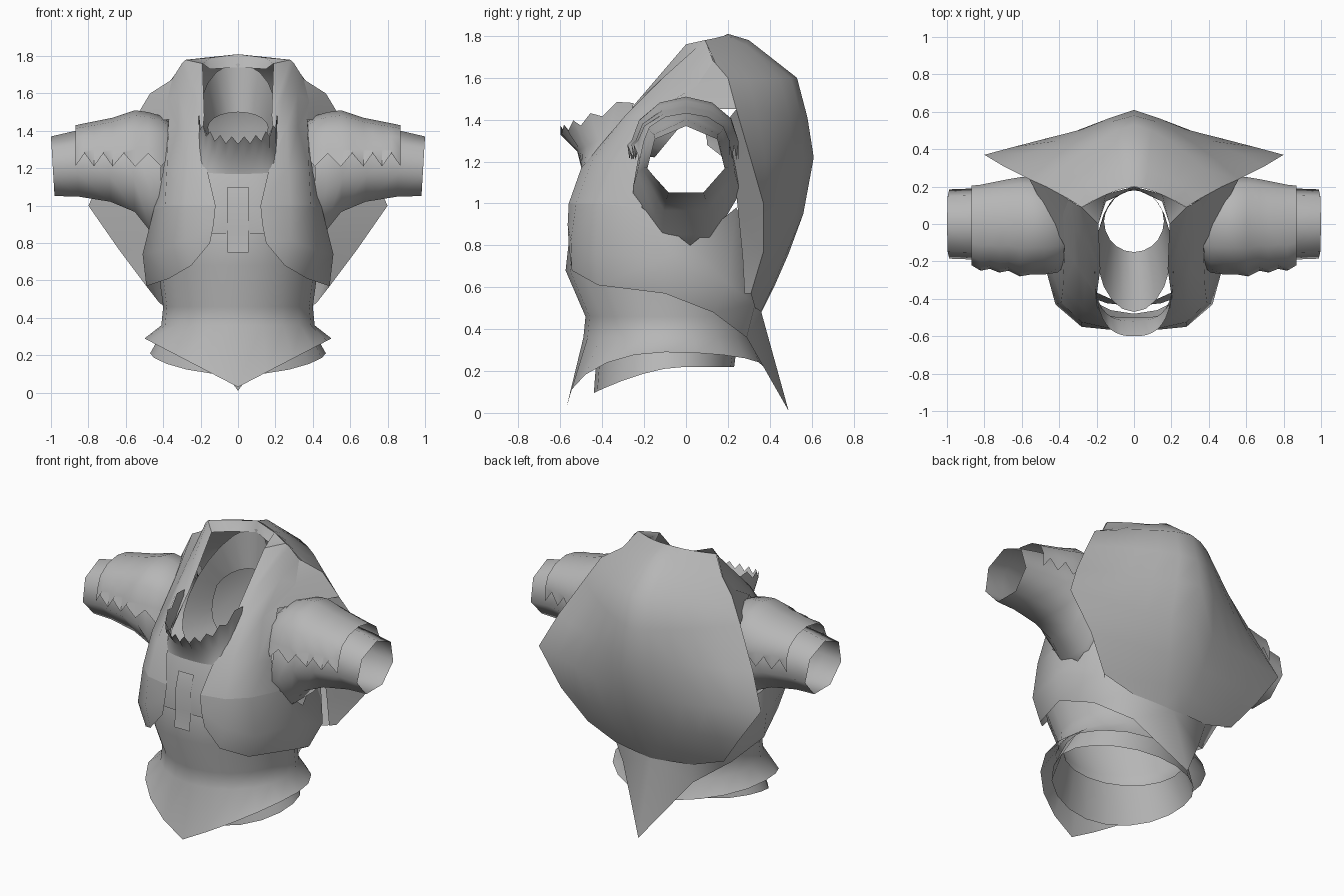
import bpy
import math
from math import sin, cos, pi

cube = bpy.data.objects.get("Cube")
if cube:
    bpy.data.objects.remove(cube)

cloth = bpy.data.materials.new("grey cloth")
cloth.use_nodes = True
GREY = (0.47, 0.47, 0.47, 1)
cloth.diffuse_color = GREY
cloth.node_tree.nodes["Principled BSDF"].inputs["Base Color"].default_value = GREY


def lerp(a, b, t):
    return a + (b - a) * t


def loft(name, rows, closed=False, mirror=False, flip=False, angle=50):
    """Skin a sheet through rows of points that all have the same length."""
    n = len(rows[0])
    verts = [p for row in rows for p in row]
    faces = []
    for r in range(len(rows) - 1):
        for c in range(n if closed else n - 1):
            d = (c + 1) % n
            face = (r * n + c, r * n + d, (r + 1) * n + d, (r + 1) * n + c)
            faces.append(face[::-1] if flip else face)
    mesh = bpy.data.meshes.new(name)
    mesh.from_pydata(verts, [], faces)
    mesh.materials.append(cloth)
    obj = bpy.data.objects.new(name, mesh)
    bpy.context.collection.objects.link(obj)
    if mirror:
        mod = obj.modifiers.new("mirror", "MIRROR")
        mod.merge_threshold = 0.002
    bpy.ops.object.select_all(action="DESELECT")
    obj.select_set(True)
    bpy.context.view_layer.objects.active = obj
    bpy.ops.object.shade_smooth_by_angle(angle=math.radians(angle))
    return obj


def body_ring(width, front, back, height, n=20):
    """Oval around the body; height is a function of (side, forward, y)."""
    ring = []
    for i in range(n):
        a = 2 * pi * i / n
        y = (front + back) / 2 - (back - front) / 2 * cos(a)
        ring.append((width * sin(a), y, height(abs(sin(a)), cos(a), y)))
    return ring


def level(z):
    return lambda side, forward, y: z


# Shirt with a pointed front hem
def shirt_hem(side, forward, y):
    return 0.29 - (0.26 if forward > 0 else 0.07) * (1 - side)


loft("shirt", [
    body_ring(0.5, -0.57, 0.37, shirt_hem),
    body_ring(0.41, -0.49, 0.32, level(0.36)),
    body_ring(0.4, -0.48, 0.31, level(0.46)),
    body_ring(0.43, -0.575, 0.3, level(0.68)),
    body_ring(0.42, -0.555, 0.28, level(0.86)),
], closed=True)

# Undershirt hem below the shirt
loft("undershirt", [
    body_ring(0.47, -0.44, 0.23, lambda s, f, y: 0.22 - 0.5 * max(0, -y - 0.02) ** 1.6),
    body_ring(0.38, -0.42, 0.25, level(0.37)),
], closed=True)


# Shirt chest and its ragged standing collar
def chest_row(width, y_mid, y_edge, z_mid, z_edge, jag=0, n=20):
    row = []
    for i in range(n + 1):
        t = 2 * i / n - 1
        k = abs(t) ** 2.5
        z = lerp(z_mid, z_edge, k) + jag * (1 if i % 2 else -1)
        row.append((width * sin(t * pi / 2), lerp(y_mid, y_edge, k), z))
    return row


loft("shirt_chest", [
    chest_row(0.3, -0.555, -0.46, 0.85, 0.85),
    chest_row(0.22, -0.555, -0.5, 1, 1),
    chest_row(0.22, -0.5, -0.42, 1.17, 1.2),
])
loft("ragged_collar", [
    chest_row(0.22, -0.5, -0.42, 1.17, 1.2),
    chest_row(0.21, -0.52, -0.27, 1.25, 1.38),
    chest_row(0.21, -0.6, -0.25, 1.35, 1.5, 0.02),
])

# Placket plate on the chest
plate = [(0.75, -0.577), (0.87, -0.562), (1, -0.563), (1.1, -0.532)]
loft("placket", [[(-0.055, y, z), (0.055, y, z)] for z, y in plate])

# Inner neck funnel
loft("inner_neck", [
    body_ring(0.2, -0.47, 0.19, lambda s, f, y: 1.51 - 0.25 * f),
    body_ring(0.16, -0.15, 0.18, lambda s, f, y: 1.42 - (0.2 if f > 0 else 0.08) * f),
], closed=True, flip=True)

# Vest skirt: rises in front, falls to a narrow pointed tail behind
loft("vest_skirt", [
    [(0.15, -0.56, 0.8), (0.25, -0.545, 0.68), (0.37, -0.42, 0.61), (0.49, -0.1, 0.57),
     (0.42, 0.13, 0.48), (0.25, 0.29, 0.36), (0, 0.49, 0.01)],
    [(0.13, -0.565, 0.9), (0.28, -0.55, 0.82), (0.42, -0.43, 0.76), (0.51, -0.1, 0.74),
     (0.47, 0.2, 0.62), (0.28, 0.33, 0.52), (0, 0.36, 0.48)],
    [(0.12, -0.56, 1), (0.28, -0.525, 1), (0.39, -0.42, 1), (0.45, -0.21, 0.98),
     (0.45, 0.02, 0.8), (0.42, 0.24, 0.98), (0, 0.4, 0.7)],
], mirror=True)

# Vest front, rising over the shoulder to the collar peak
loft("vest_front", [
    [(0.12, -0.56, 1), (0.28, -0.525, 1), (0.39, -0.42, 1), (0.45, -0.21, 0.98)],
    [(0.16, -0.5, 1.17), (0.27, -0.45, 1.2), (0.38, -0.34, 1.2), (0.4, -0.23, 1.18)],
    [(0.2, -0.38, 1.3), (0.26, -0.29, 1.42), (0.32, -0.2, 1.42), (0.37, -0.12, 1.46)],
    [(0.18, -0.24, 1.48), (0.25, -0.1, 1.61), (0.32, -0.02, 1.6), (0.38, 0.05, 1.56)],
    [(0.19, 0, 1.76), (0.28, 0.09, 1.78), (0.3, 0.1, 1.76), (0.35, 0.13, 1.68)],
], mirror=True)
loft("vest_shoulder", [
    [(0.37, -0.12, 1.46), (0.56, 0.24, 1.45)],
    [(0.38, 0.05, 1.56), (0.47, 0.2, 1.6)],
    [(0.35, 0.13, 1.68), (0.36, 0.14, 1.67)],
], mirror=True)

# Top of the collar between the neck and the cape
loft("collar_back", [
    [(0.19, 0, 1.76), (0.15, 0.12, 1.73), (0, 0.19, 1.74)],
    [(0.28, 0.09, 1.78), (0.15, 0.16, 1.79), (0, 0.2, 1.81)],
], mirror=True)

# Cape: spine profile (y, z) joined to the winged rim (x, y, z)
spine = [(0.2, 1.81), (0.3, 1.78), (0.53, 1.6), (0.58, 1.41), (0.61, 1.22),
         (0.56, 0.95), (0.49, 0.76), (0.42, 0.6), (0.36, 0.48)]
rim = [(0.28, 0.09, 1.78), (0.36, 0.14, 1.67), (0.47, 0.2, 1.6), (0.56, 0.24, 1.45),
       (0.7, 0.31, 1.21), (0.8, 0.37, 1), (0.64, 0.37, 0.77), (0.49, 0.31, 0.57),
       (0.28, 0.33, 0.5)]
cape = []
for i, ((y, z), (rx, ry, rz)) in enumerate(zip(spine, rim)):
    ts = [k / 5 for k in range(6)]
    bulge = 1.15 if i in (4, 5) else 1.5
    cape.append([(rx * t, lerp(y, ry, t ** bulge), lerp(z, rz, t)) for t in ts])
loft("cape", cape, mirror=True)

# Front faces of the cape wings, back to the vest side
root = [(0.4, 0.2, 1.4), (0.43, 0.23, 1.15), (0.44, 0.25, 0.95),
        (0.45, 0.27, 0.75), (0.46, 0.28, 0.57)]
loft("cape_wing_front", [list(pair) for pair in zip(rim[3:8], root)],
     mirror=True, flip=True)


# Sleeves: open seven-sided tubes along x
def sleeve_ring(x, low, high, half, n=7):
    mid, r = (low + high) / 2, (high - low) / 2
    return [(x - 0.02 * (1 - sin(a)) / 2, half * cos(a), mid + r * sin(a))
            for a in (pi / 2 + 2 * pi * i / n for i in range(n))]


loft("sleeve", [sleeve_ring(*s) for s in [
    (0.42, 0.77, 1.47, 0.26), (0.48, 0.82, 1.48, 0.26), (0.57, 0.94, 1.47, 0.24),
    (0.7, 1, 1.42, 0.215), (0.87, 1.03, 1.4, 0.195), (1, 1.035, 1.37, 0.19),
]], closed=True, mirror=True, flip=True, angle=60)

# Ragged oversleeve draped over the upper half of each sleeve:
# stations give x, top height, front and back reach
stations = [(0.35, 1.43, 0.19, 0.1), (0.41, 1.48, 0.24, 0.19), (0.48, 1.5, 0.25, 0.24),
            (0.55, 1.51, 0.25, 0.25), (0.61, 1.49, 0.26, 0.25), (0.67, 1.47, 0.23, 0.24),
            (0.72, 1.46, 0.24, 0.23), (0.77, 1.45, 0.22, 0.22), (0.82, 1.44, 0.23, 0.21),
            (0.87, 1.43, 0.2, 0.205)]
drape = []
for i, (x, top, front, back) in enumerate(stations):
    hem = 1.21 if i % 2 else 1.28
    row = [(x, -front - 0.02, hem)]
    for k in range(7):
        a = pi * k / 6
        reach = front if k < 3 else back
        row.append((x, -reach * cos(a), lerp(1.3, top, sin(a))))
    row.append((x, back, hem))
    drape.append(row)
loft("oversleeve", drape, mirror=True, flip=True)
